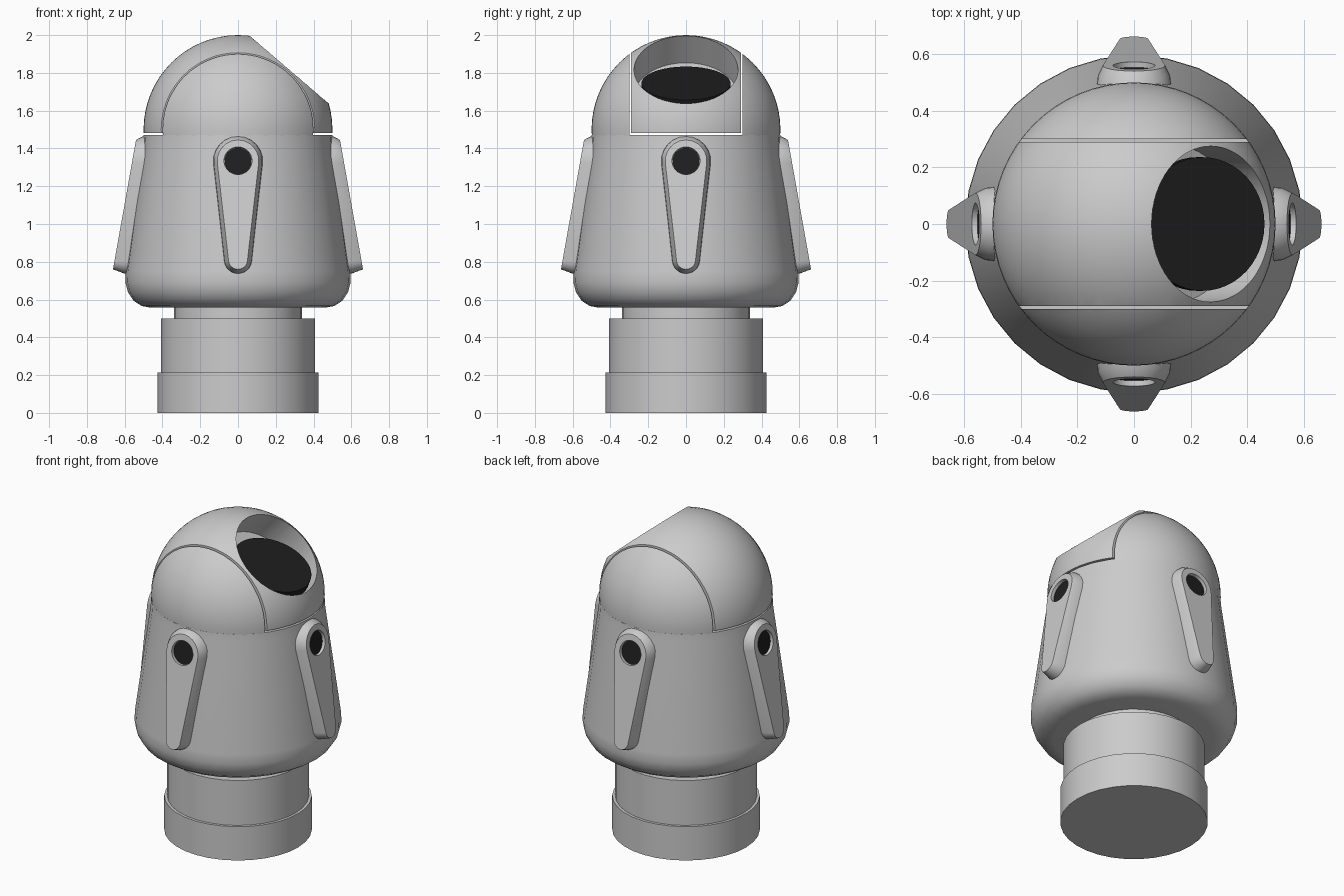
import bpy, bmesh, math
from mathutils import Vector, Matrix

cube = bpy.data.objects.get("Cube")
if cube:
    bpy.data.objects.remove(cube, do_unlink=True)


def material(name, value):
    m = bpy.data.materials.new(name)
    m.use_nodes = True
    color = (value, value, value, 1)
    m.diffuse_color = color
    m.node_tree.nodes["Principled BSDF"].inputs["Base Color"].default_value = color
    return m


GREY = material("light grey", 0.6)
DARK = material("near black", 0.013)
CENTRE = Vector((0, 0, 1.5))
RADIUS = 0.5
SLIT = 0.29


def finish(name, bm, mat, angle=35):
    bmesh.ops.recalc_face_normals(bm, faces=bm.faces)
    mesh = bpy.data.meshes.new(name)
    bm.to_mesh(mesh)
    bm.free()
    mesh.materials.append(mat)
    obj = bpy.data.objects.new(name, mesh)
    bpy.context.collection.objects.link(obj)
    smooth(obj, angle)
    return obj


def smooth(obj, angle=35):
    bpy.ops.object.select_all(action="DESELECT")
    obj.select_set(True)
    bpy.context.view_layer.objects.active = obj
    bpy.ops.object.shade_smooth_by_angle(angle=math.radians(angle))


def lathe(name, profile, mat, segments=32):
    """Closed solid of revolution from (radius, height) pairs."""
    bm = bmesh.new()
    rings = []
    for r, z in profile:
        rings.append([bm.verts.new((r * math.cos(t), r * math.sin(t), z))
                      for t in (math.tau * i / segments for i in range(segments))])
    for a, b in zip(rings, rings[1:]):
        for i in range(segments):
            j = (i + 1) % segments
            bm.faces.new((a[i], a[j], b[j], b[i]))
    bm.faces.new(rings[0])
    bm.faces.new(rings[-1])
    return finish(name, bm, mat)


def cylinder(name, centre, axis, radius, depth, mat, segments=48):
    bm = bmesh.new()
    turn = Vector(axis).to_track_quat("Z", "Y").to_matrix().to_4x4()
    bmesh.ops.create_cone(bm, cap_ends=True, segments=segments, radius1=radius,
                          radius2=radius, depth=depth,
                          matrix=Matrix.Translation(centre) @ turn)
    return finish(name, bm, mat)


def dome_piece(name, cuts):
    """Sphere trimmed by planes; the side each normal points to is removed."""
    bm = bmesh.new()
    bmesh.ops.create_uvsphere(bm, u_segments=64, v_segments=32, radius=RADIUS,
                              matrix=Matrix.Translation(CENTRE))
    for point, normal in cuts:
        geom = bm.verts[:] + bm.edges[:] + bm.faces[:]
        cut = bmesh.ops.bisect_plane(bm, geom=geom, plane_co=point,
                                     plane_no=normal, clear_outer=True)
        edges = [e for e in cut["geom_cut"] if isinstance(e, bmesh.types.BMEdge)]
        bmesh.ops.contextual_create(bm, geom=edges)
    return finish(name, bm, GREY)


def carve(obj, cutter):
    cutter.hide_render = True
    mod = obj.modifiers.new("carve", "BOOLEAN")
    mod.operation = "DIFFERENCE"
    mod.solver = "EXACT"
    mod.object = cutter
    bpy.context.view_layer.update()
    bpy.context.view_layer.objects.active = obj
    bpy.ops.object.modifier_apply(modifier=mod.name)
    bpy.data.objects.remove(cutter, do_unlink=True)
    smooth(obj)


# Stand and neck
lathe("base_ring", [(0.425, 0), (0.425, 0.215)], GREY)
lathe("lower_neck", [(0.408, 0.2), (0.408, 0.5)], GREY)
lathe("upper_neck", [(0.34, 0.49), (0.34, 0.57)], GREY)

# Tapered body with a rounded lower edge
lathe("body", [(0.46, 0.557), (0.51, 0.566), (0.553, 0.594), (0.583, 0.64),
               (0.596, 0.69), (0.594, 0.75), (0.503, 1.42), (0.5, 1.472)], GREY)

# Fixed dome sides and the turning middle, with a thin gap between
for side, label in ((-1, "front"), (1, "back")):
    dome_piece(label + "_dome_side", [((0, 0, 1.465), (0, 0, -1)),
                                      ((0, side * (SLIT + 0.01), 0), (0, -side, 0))])
turret = dome_piece("dome_middle", [((0, 0, 1.482), (0, 0, -1)),
                                    ((0, SLIT, 0), (0, 1, 0)),
                                    ((0, -SLIT, 0), (0, -1, 0))])

# Round socket through the upper left of the dome, holding a tilted dark lens
aim = Vector((0.65, 0, 0.76)).normalized()
carve(turret, cylinder("socket_cutter", CENTRE + aim * 0.53, aim, 0.275, 0.6, GREY, 64))
tilt = Vector((math.sin(math.radians(22)), 0, math.cos(math.radians(22))))
cylinder("lens", Vector((0.242, 0, 1.745)) - tilt * 0.025, tilt, 0.236, 0.05, DARK)


def teardrop(r_top, r_low, z_top=1.335, z_low=0.81, steps=12):
    """Outline of a tapered capsule as (across, height) points."""
    a = math.asin((r_top - r_low) / (z_top - z_low))
    points = []
    for r, z, start, sweep in ((r_top, z_top, -a, math.pi + 2 * a),
                               (r_low, z_low, math.pi + a, math.pi - 2 * a)):
        for i in range(steps + 1):
            t = start + sweep * i / steps
            points.append((r * math.cos(t), z + r * math.sin(t)))
    return points


def fin_face(z):
    return 0.54 + (1.445 - z) * 0.178


def fin_back(z):
    return 0.46 + (1.475 - z) * 0.137


# Four side fins with a bevelled rim and a dark round recess
for index, label in enumerate(("left", "back", "right", "front")):
    spin = Matrix.Rotation(math.tau * index / 4, 4, "Z")
    bm = bmesh.new()
    loops = []
    for outline, depth in ((teardrop(0.133, 0.076), fin_back),
                           (teardrop(0.128, 0.071), lambda z: fin_back(z) + 0.045),
                           (teardrop(0.11, 0.05), fin_face)):
        loops.append([bm.verts.new(spin @ Vector((depth(z), y, z))) for y, z in outline])
    count = len(loops[0])
    for a, b in zip(loops, loops[1:]):
        for i in range(count):
            j = (i + 1) % count
            bm.faces.new((a[i], a[j], b[j], b[i]))
    bm.faces.new(loops[0])
    bm.faces.new(loops[-1])
    fin = finish(label + "_fin", bm, GREY, 30)

    axis = spin.to_3x3() @ Vector((1, 0, 0.178)).normalized()
    mouth = spin @ Vector((fin_face(1.335), 0, 1.335))
    carve(fin, cylinder("recess_cutter", mouth, axis, 0.074, 0.05, GREY, 32))
    cylinder(label + "_recess_floor", mouth - axis * 0.023, axis, 0.072, 0.008, DARK, 32)
